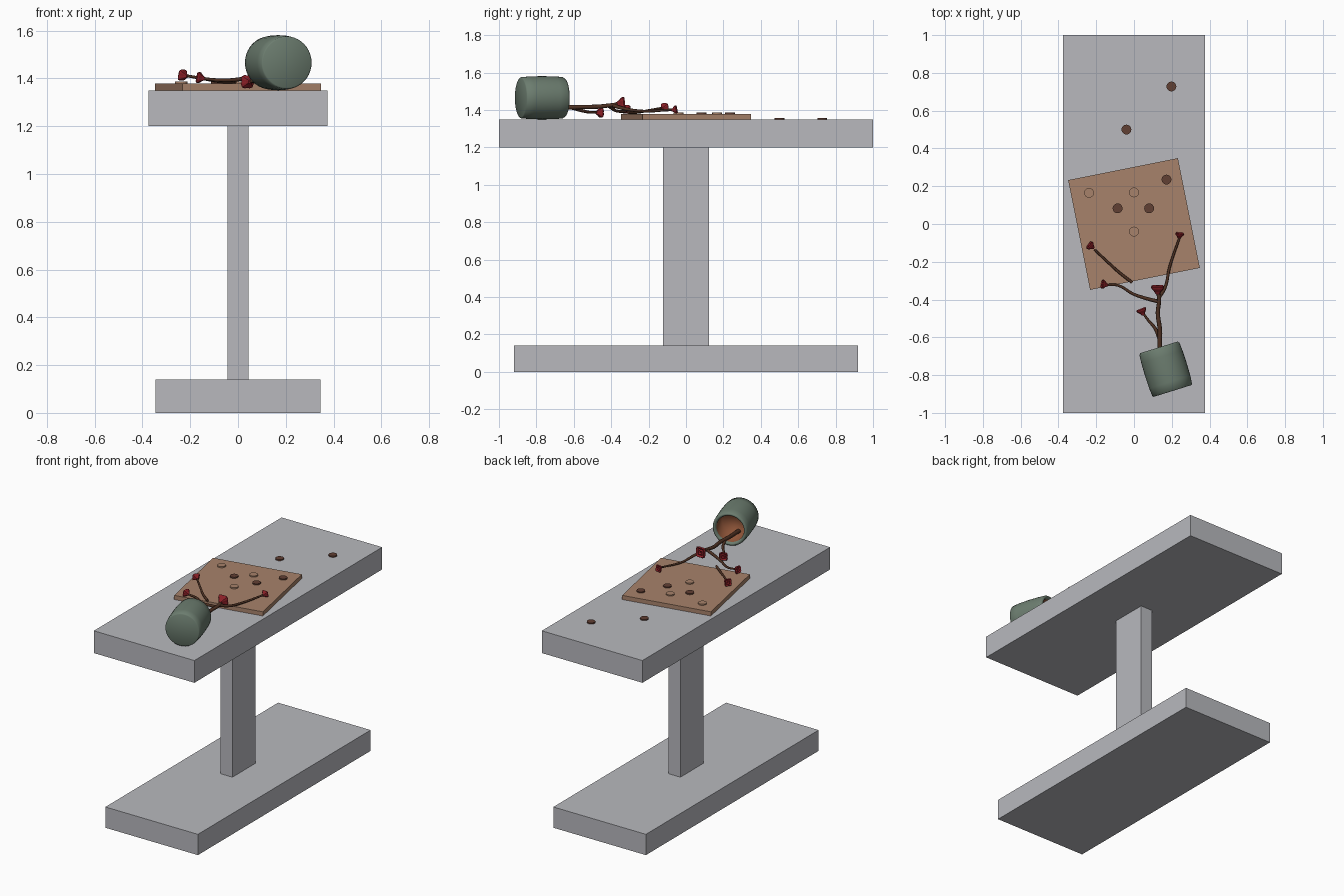
import bpy, bmesh, math
from mathutils import Vector, Matrix

if "Cube" in bpy.data.objects:
    bpy.data.objects.remove(bpy.data.objects["Cube"])


def material(name, r, g, b):
    m = bpy.data.materials.new(name)
    m.diffuse_color = (r, g, b, 1)
    m.use_nodes = True
    m.node_tree.nodes["Principled BSDF"].inputs["Base Color"].default_value = m.diffuse_color
    return m


GREY = material("stone_grey", 0.48, 0.485, 0.515)
TAN = material("board_tan", 0.39, 0.225, 0.145)
DARK = material("dark_piece_brown", 0.12, 0.05, 0.033)
BARK = material("bark_brown", 0.075, 0.03, 0.016)
RED = material("petal_red", 0.26, 0.014, 0.02)
GREEN = material("pot_green", 0.15, 0.205, 0.16)
SOIL = material("soil_brown", 0.27, 0.09, 0.04)


def add_object(name, mesh, *mats):
    for m in mats:
        mesh.materials.append(m)
    ob = bpy.data.objects.new(name, mesh)
    bpy.context.collection.objects.link(ob)
    return ob


def from_bmesh(name, bm, *mats):
    bmesh.ops.recalc_face_normals(bm, faces=bm.faces)
    mesh = bpy.data.meshes.new(name)
    bm.to_mesh(mesh)
    bm.free()
    return add_object(name, mesh, *mats)


def box(name, sx, sy, z0, z1, mat, angle=0):
    bm = bmesh.new()
    bmesh.ops.create_cube(bm, size=1)
    bm.transform(Matrix.Translation((0, 0, (z0 + z1) / 2))
                 @ Matrix.Rotation(math.radians(angle), 4, 'Z')
                 @ Matrix.Diagonal((sx, sy, z1 - z0, 1)))
    return from_bmesh(name, bm, mat)


def lathe(name, profile, sides, place, mats, lobes=0.0, inner_from=None):
    """Spin (radius, height) points; bands from inner_from on use material 1."""
    bm = bmesh.new()
    rings = []
    for r, h in profile:
        ring = []
        for i in range(sides):
            a = 2 * math.pi * i / sides
            k = r * (1 + lobes * math.cos(4 * a))
            ring.append(bm.verts.new((k * math.cos(a), k * math.sin(a), h)))
        rings.append(ring)
    for j in range(len(rings) - 1):
        for i in range(sides):
            n = (i + 1) % sides
            f = bm.faces.new((rings[j][i], rings[j][n], rings[j + 1][n], rings[j + 1][i]))
            f.material_index = int(inner_from is not None and j >= inner_from)
    bm.faces.new(rings[0])
    bm.faces.new(rings[-1]).material_index = int(inner_from is not None)
    bm.transform(place)
    return from_bmesh(name, bm, *mats)


def aim(origin, direction):
    return Matrix.Translation(origin) @ Vector(direction).to_track_quat('Z', 'Y').to_matrix().to_4x4()


def branch(name, r0, r1, pts):
    cu = bpy.data.curves.new(name + "_path", 'CURVE')
    cu.dimensions = '3D'
    cu.bevel_depth = 1
    cu.bevel_resolution = 2
    cu.resolution_u = 5
    cu.use_fill_caps = True
    sp = cu.splines.new('BEZIER')
    sp.bezier_points.add(len(pts) - 1)
    for i, (bp, p) in enumerate(zip(sp.bezier_points, pts)):
        bp.co = p
        bp.radius = r0 + (r1 - r0) * i / (len(pts) - 1)
        bp.handle_left_type = bp.handle_right_type = 'AUTO'
    tmp = bpy.data.objects.new(name + "_tmp", cu)
    bpy.context.collection.objects.link(tmp)
    dg = bpy.context.evaluated_depsgraph_get()
    mesh = bpy.data.meshes.new_from_object(tmp.evaluated_get(dg))
    bpy.data.objects.remove(tmp)
    mesh.materials.clear()
    ob = add_object(name, mesh, BARK)
    mesh.shade_smooth()
    return ob


# Table: foot, column, top
box("table_foot", 0.69, 1.84, 0, 0.14, GREY)
box("table_column", 0.088, 0.245, 0.14, 1.2, GREY)
box("table_top", 0.75, 2.0, 1.2, 1.35, GREY)

# Game board and round pieces
box("game_board", 0.592, 0.592, 1.35, 1.378, TAN, 11.3)
pieces = [(0.198, 0.728, 1.35, DARK), (-0.04, 0.5, 1.35, DARK),
          (0.172, 0.235, 1.378, DARK), (-0.087, 0.083, 1.378, DARK),
          (0.08, 0.083, 1.378, DARK), (-0.238, 0.165, 1.378, TAN),
          (0.0, 0.167, 1.378, TAN), (0.0, -0.04, 1.378, TAN)]
for n, (x, y, z, mat) in enumerate(pieces):
    lathe(f"game_piece_{n + 1}", [(0.026, 0), (0.026, 0.008)], 20,
          Matrix.Translation((x, y, z)), [mat])

# Tipped-over pot, hollow, with soil inside
pot = lathe("pot", [(0.104, 0), (0.110, 0.004), (0.114, 0.05), (0.1155, 0.12), (0.114, 0.19),
                    (0.111, 0.232), (0.104, 0.242), (0.094, 0.240), (0.088, 0.228),
                    (0.088, 0.12)], 40,
            aim((0.204, -0.884, 1.4655), (-0.297, 0.955, 0)), [GREEN, SOIL], inner_from=8)
pot.data.shade_smooth()

# Branches
branch("trunk", 0.013, 0.010, [(0.15, -0.78, 1.405), (0.137, -0.65, 1.413), (0.137, -0.56, 1.416),
                               (0.126, -0.47, 1.418), (0.133, -0.40, 1.426), (0.126, -0.355, 1.432)])
branch("right_branch", 0.010, 0.006, [(0.132, -0.39, 1.424), (0.165, -0.335, 1.408),
                                      (0.188, -0.23, 1.394), (0.24, -0.075, 1.402)])
branch("left_branch", 0.010, 0.006, [(0.127, -0.41, 1.42), (0.05, -0.39, 1.405), (-0.005, -0.37, 1.395),
                                     (-0.085, -0.325, 1.393), (-0.15, -0.323, 1.40)])
branch("short_branch", 0.010, 0.006, [(0.135, -0.61, 1.412), (0.11, -0.55, 1.395),
                                      (0.08, -0.515, 1.388), (0.05, -0.475, 1.388)])
branch("loose_twig", 0.008, 0.006, [(-0.01, -0.31, 1.387), (-0.08, -0.255, 1.388),
                                    (-0.13, -0.21, 1.396), (-0.21, -0.135, 1.41)])

# Flowers: lobed faceted cups (position of centre, facing, radius)
flowers = [((0.125, -0.345, 1.435), (0, 1, 0.1), 0.038),
           ((0.042, -0.462, 1.386), (-0.35, 0.9, 0), 0.030),
           ((0.241, -0.06, 1.402), (0.1, 1, 0.2), 0.024),
           ((-0.158, -0.32, 1.402), (-1, 0.2, 0.2), 0.026),
           ((-0.228, -0.117, 1.412), (-0.8, 0.6, 0.25), 0.026)]
cup = [(0.25, -0.75), (0.5, -0.35), (0.9, 0.05), (1.0, 0.3), (0.85, 0.5),
       (0.55, 0.3), (0.35, 0.45), (0.12, 0.3)]
for n, (pos, face, r) in enumerate(flowers):
    lathe(f"flower_{n + 1}", [(a * r, h * r) for a, h in cup], 16,
          aim(pos, face) @ Matrix.Rotation(math.pi / 4, 4, 'Z'), [RED], lobes=0.12)
